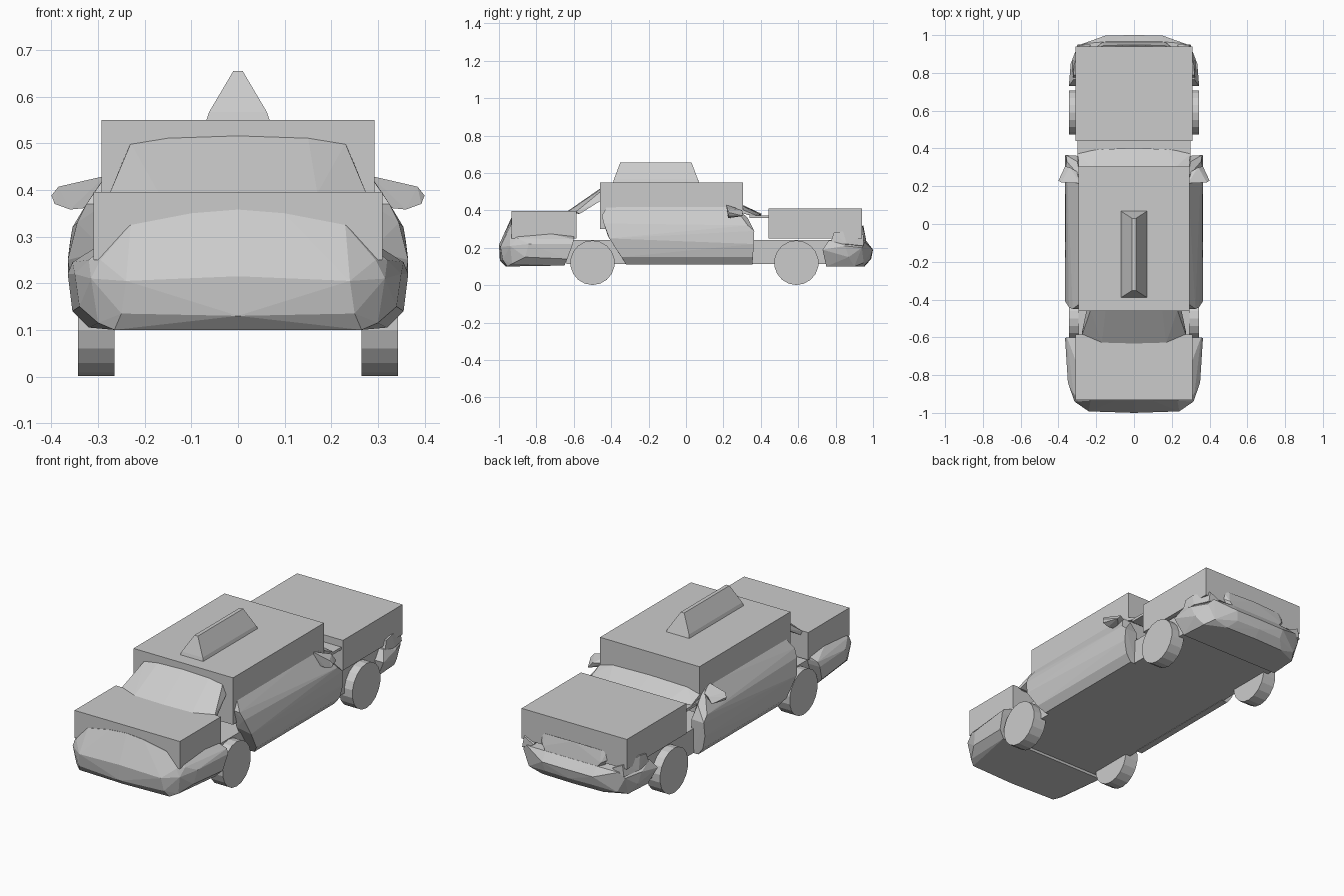
import bpy, bmesh, math
from mathutils import Vector


def finish(name, bm):
    bmesh.ops.recalc_face_normals(bm, faces=bm.faces)
    mesh = bpy.data.meshes.new(name)
    bm.to_mesh(mesh)
    bm.free()
    obj = bpy.data.objects.new(name, mesh)
    bpy.context.collection.objects.link(obj)
    return obj


def box(name, half_x, y0, y1, z0, z1):
    bm = bmesh.new()
    bmesh.ops.create_cube(bm, size=1)
    for v in bm.verts:
        v.co = Vector((v.co.x * 2 * half_x,
                       (y0 + y1) / 2 + v.co.y * (y1 - y0),
                       (z0 + z1) / 2 + v.co.z * (z1 - z0)))
    return finish(name, bm)


def shell(name, points, mirror=True, flip=1):
    """Faceted convex shell around the points, optionally mirrored in x."""
    bm = bmesh.new()
    for x, y, z in points:
        bm.verts.new((x * flip, y, z))
        if mirror and x > 0:
            bm.verts.new((-x, y, z))
    res = bmesh.ops.convex_hull(bm, input=bm.verts)
    junk = [g for g in res["geom_interior"] if isinstance(g, bmesh.types.BMVert)]
    if junk:
        bmesh.ops.delete(bm, geom=junk, context='VERTS')
    bmesh.ops.dissolve_limit(bm, angle_limit=0.02, verts=bm.verts, edges=bm.edges)
    return finish(name, bm)


def pair(name, points):
    for side, flip in (("right", 1), ("left", -1)):
        shell(f"{name}_{side}", points, False, flip)


# Main body blocks
box("cabin", 0.293, -0.46, 0.305, 0.30, 0.55)
box("front_deck", 0.31, -0.932, -0.585, 0.25, 0.396)
box("rear_deck", 0.31, 0.44, 0.94, 0.25, 0.41)
box("chassis", 0.295, -0.64, 0.85, 0.112, 0.242)

# Roof sign
shell("roof_sign", [
    (0.068, -0.39, 0.549), (0.068, 0.07, 0.549),
    (0.062, -0.385, 0.567), (0.062, 0.063, 0.567),
    (0.01, -0.352, 0.655), (0.01, 0.03, 0.655)])

# Wheels
for y, end in ((-0.5, "front"), (0.59, "rear")):
    for s, side in ((1, "right"), (-1, "left")):
        bm = bmesh.new()
        bmesh.ops.create_cone(bm, cap_ends=True, segments=18, radius1=0.119,
                              radius2=0.119, depth=0.078)
        for v in bm.verts:
            v.co = Vector((v.co.z + s * 0.304, v.co.x + y, v.co.y + 0.12))
        finish(f"{end}_{side}_wheel", bm)

# Bulging door panels
pair("door_panel", [
    (0.285, -0.42, 0.428), (0.285, 0.25, 0.43),
    (0.345, -0.44, 0.33), (0.355, 0.33, 0.32),
    (0.325, -0.45, 0.37), (0.285, -0.45, 0.37), (0.30, 0.33, 0.36),
    (0.365, -0.41, 0.25), (0.365, 0.362, 0.22), (0.36, 0.365, 0.29),
    (0.35, -0.345, 0.15), (0.35, 0.358, 0.15),
    (0.32, -0.32, 0.11), (0.32, 0.355, 0.11),
    (0.285, -0.32, 0.11), (0.285, 0.355, 0.11), (0.285, -0.42, 0.27),
    (0.285, 0.36, 0.29)])

# Wing mirrors
pair("mirror", [
    (0.285, 0.215, 0.43), (0.385, 0.22, 0.407), (0.40, 0.23, 0.388),
    (0.393, 0.225, 0.37), (0.36, 0.225, 0.358), (0.29, 0.225, 0.365),
    (0.365, 0.305, 0.37), (0.34, 0.30, 0.40), (0.29, 0.27, 0.40)])

# Windows
shell("front_window", [
    (0.275, -0.587, 0.393), (0.17, -0.632, 0.393), (0, -0.637, 0.393),
    (0.275, -0.57, 0.38), (0, -0.58, 0.38),
    (0.23, -0.457, 0.50), (0.15, -0.457, 0.513), (0, -0.457, 0.518),
    (0.25, -0.45, 0.455), (0, -0.45, 0.455)])
shell("rear_window", [
    (0.295, 0.30, 0.405), (0.22, 0.30, 0.425), (0, 0.30, 0.43),
    (0.295, 0.37, 0.375), (0.18, 0.395, 0.38), (0, 0.403, 0.382),
    (0.295, 0.30, 0.385), (0, 0.30, 0.385), (0.29, 0.38, 0.362),
    (0, 0.40, 0.362)])
box("rear_cowl", 0.30, 0.34, 0.45, 0.358, 0.372)

# Front bumper, rising up onto the front deck
shell("front_bumper", [
    (0.32, -0.65, 0.105), (0.355, -0.635, 0.14), (0.365, -0.605, 0.22),
    (0.355, -0.60, 0.245), (0.31, -0.60, 0.26),
    (0.35, -0.84, 0.22), (0.34, -0.86, 0.15), (0.32, -0.90, 0.25),
    (0.315, -0.94, 0.21), (0.30, -0.93, 0.115), (0.265, -0.955, 0.10),
    (0.24, -0.992, 0.205), (0.25, -0.98, 0.135),
    (0, -1.0, 0.215), (0, -0.995, 0.13), (0, -0.965, 0.10),
    (0.295, -0.94, 0.25), (0.23, -0.935, 0.325),
    (0.10, -0.935, 0.35), (0, -0.935, 0.358)])

# Rear bumper, lamps and tail panel
shell("rear_bumper", [
    (0.30, 0.75, 0.10), (0.345, 0.73, 0.19), (0.32, 0.765, 0.24),
    (0.335, 0.85, 0.21), (0.325, 0.87, 0.15), (0.29, 0.90, 0.10),
    (0.30, 0.94, 0.20), (0.27, 0.955, 0.23), (0.26, 0.95, 0.12),
    (0.15, 0.998, 0.19), (0.14, 0.985, 0.14), (0, 1.0, 0.19),
    (0, 0.99, 0.14), (0.18, 0.95, 0.10), (0, 0.955, 0.10),
    (0.15, 0.965, 0.235), (0, 0.965, 0.235)])
pair("rear_lamp", [
    (0.29, 0.77, 0.21), (0.325, 0.77, 0.22), (0.32, 0.79, 0.28),
    (0.317, 0.84, 0.288), (0.29, 0.84, 0.288), (0.325, 0.86, 0.22),
    (0.30, 0.95, 0.21), (0.29, 0.948, 0.27), (0.23, 0.95, 0.24),
    (0.29, 0.79, 0.28)])
shell("tail_panel", [
    (0.19, 0.935, 0.31), (0.16, 0.945, 0.315), (0.20, 0.935, 0.27),
    (0.15, 0.965, 0.23), (0.17, 0.96, 0.255), (0, 0.965, 0.23),
    (0, 0.948, 0.32), (0, 0.93, 0.23), (0.17, 0.93, 0.23)])
